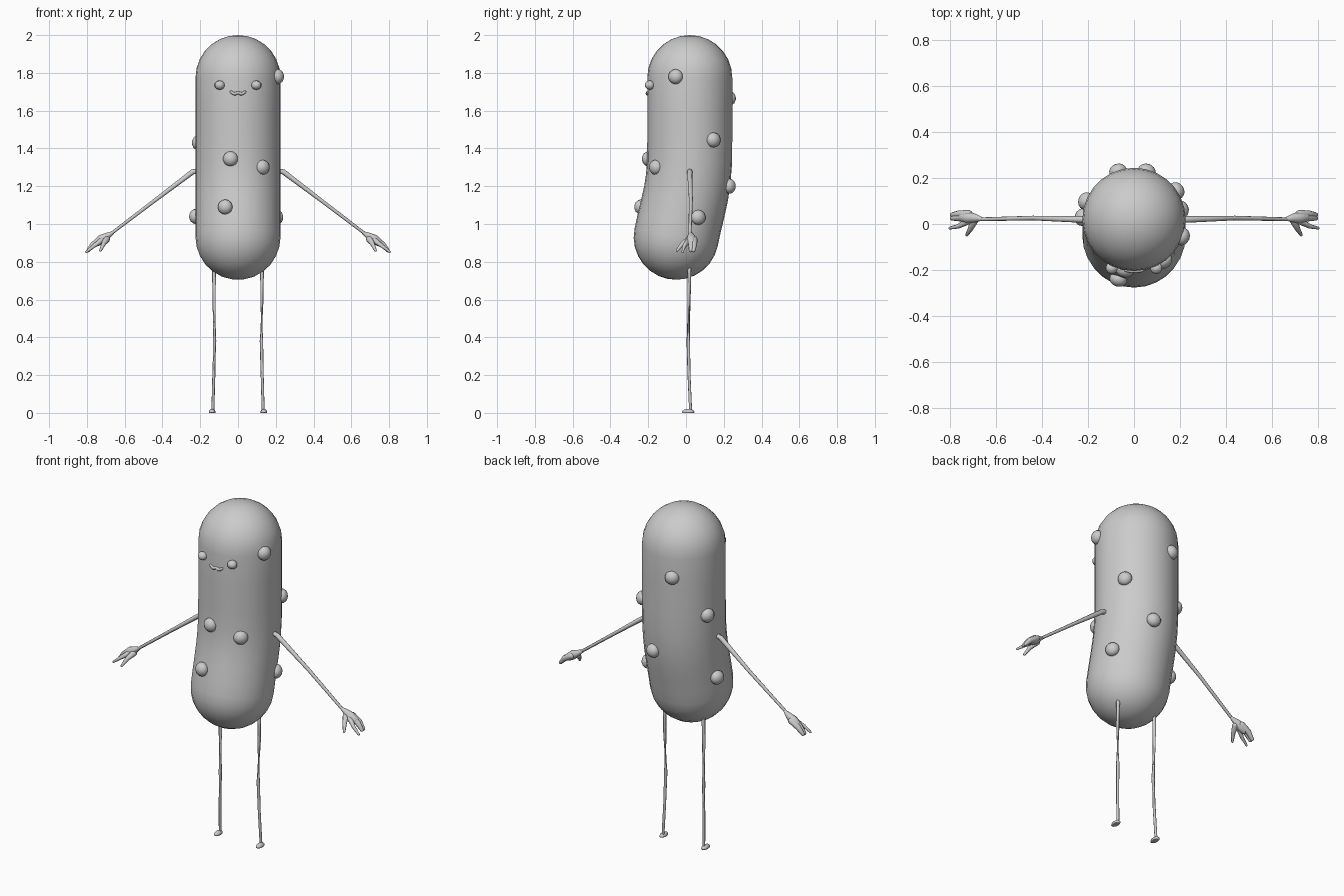
import bpy, bmesh, math
from mathutils import Vector, Matrix

if "Cube" in bpy.data.objects:
    bpy.data.objects.remove(bpy.data.objects["Cube"])

grey = bpy.data.materials.new("plain grey")
grey.diffuse_color = (0.6, 0.6, 0.6, 1)
grey.use_nodes = True
grey.node_tree.nodes["Principled BSDF"].inputs["Base Color"].default_value = grey.diffuse_color


def finish(name, bm):
    bmesh.ops.recalc_face_normals(bm, faces=bm.faces)
    for f in bm.faces:
        f.smooth = True
    me = bpy.data.meshes.new(name)
    bm.to_mesh(me)
    bm.free()
    me.materials.append(grey)
    ob = bpy.data.objects.new(name, me)
    bpy.context.collection.objects.link(ob)
    return ob


def tube(bm, path, radii, sides=8, caps=4):
    """Loft round rings along a path and close it with hemispheres."""
    pts = [Vector(p) for p in path]
    n = len(pts)
    tans = [(pts[min(i + 1, n - 1)] - pts[max(i - 1, 0)]).normalized() for i in range(n)]
    rings = []
    for k in range(1, caps):
        a = math.pi / 2 * k / caps
        rings.append((pts[0] - tans[0] * radii[0] * math.cos(a), tans[0], radii[0] * math.sin(a)))
    rings += list(zip(pts, tans, radii))
    for k in range(1, caps):
        a = math.pi / 2 * k / caps
        rings.append((pts[-1] + tans[-1] * radii[-1] * math.sin(a), tans[-1], radii[-1] * math.cos(a)))
    loops = []
    for c, t, r in rings:
        q = t.to_track_quat('Z', 'Y')
        loops.append([bm.verts.new(c + q @ Vector((r * math.cos(2 * math.pi * j / sides),
                                                   r * math.sin(2 * math.pi * j / sides), 0)))
                      for j in range(sides)])
    for a, b in zip(loops, loops[1:]):
        for j in range(sides):
            k = (j + 1) % sides
            bm.faces.new((a[j], a[k], b[k], b[j]))
    ends = ((pts[0] - tans[0] * radii[0], loops[0]), (pts[-1] + tans[-1] * radii[-1], loops[-1]))
    for pole, loop in ends:
        v = bm.verts.new(pole)
        for j in range(sides):
            bm.faces.new((loop[j], loop[(j + 1) % sides], v))


def blob(bm, pos, size, normal=(0, 0, 1), u=14, v=8):
    """Squashed ball whose local z axis follows the given normal."""
    q = Vector(normal).to_track_quat('Z', 'Y').to_matrix().to_4x4()
    bmesh.ops.create_uvsphere(bm, u_segments=u, v_segments=v, radius=1,
                              matrix=Matrix.Translation(pos) @ q @ Matrix.Diagonal((*size, 1)))


# Body: bent capsule, lower end swinging forward
spine = [(0.93, -0.052), (1.0, -0.037), (1.08, -0.018), (1.16, 0.0),
         (1.24, 0.012), (1.33, 0.019), (1.45, 0.02), (1.6, 0.02), (1.775, 0.02)]
bm = bmesh.new()
tube(bm, [(0, y, z) for z, y in spine], [0.225] * len(spine), 28, 7)
finish("body", bm)

# Warts: angle around the body (from +x towards +y) and height
warts = [(0.21, -0.055, 1.78), (-0.07, 0.23, 1.665), (-0.21, 0.10, 1.43),
         (0.055, 0.23, 1.2), (-0.225, 0.03, 1.04), (0.185, 0.145, 1.445),
         (0.13, -0.16, 1.30), (-0.04, -0.2, 1.345), (-0.068, -0.24, 1.09), (0.205, 0.065, 1.035)]
bm = bmesh.new()
for x, y, z in warts:
    z0, y0 = min(spine, key=lambda s: abs(s[0] - z))
    blob(bm, (x, y, z), (0.04, 0.04, 0.033), (x, y - y0, 0))
finish("warts", bm)

# Face: two small eyes and a wavy mouth
bm = bmesh.new()
for s in (-1, 1):
    blob(bm, (s * 0.097, -0.192, 1.735), (0.028, 0.025, 0.026), (s * 0.2, -1, 0), 10, 6)
finish("eyes", bm)
bm = bmesh.new()
mouth = [(-0.037, 1.699), (-0.027, 1.692), (-0.016, 1.689), (0, 1.695),
         (0.016, 1.689), (0.027, 1.692), (0.037, 1.699)]
tube(bm, [(x, -0.205 + x * x * 2, z) for x, z in mouth], [0.007, 0.008, 0.009, 0.008, 0.009, 0.008, 0.007], 8, 3)
finish("mouth", bm)

for s, side in ((-1, "left"), (1, "right")):
    # Arm
    bm = bmesh.new()
    tube(bm, [(s * 0.20, 0.02, 1.283), (s * 0.24, 0.02, 1.276), (s * 0.44, 0.026, 1.125), (s * 0.69, 0.02, 0.935)],
         [0.014, 0.014, 0.010, 0.008])
    finish(side + "_arm", bm)

    # Hand: flared palm, mitten fingers, one split finger and a thumb
    bm = bmesh.new()
    tube(bm, [(s * 0.665, 0.022, 0.953), (s * 0.69, 0.026, 0.938), (s * 0.72, 0.028, 0.92), (s * 0.745, 0.03, 0.903)],
         [0.009, 0.018, 0.026, 0.022], 10)
    for y in (0.028, 0.043):
        tube(bm, [(s * 0.72, y, 0.92), (s * 0.765, y, 0.893), (s * 0.793, y - 0.003, 0.86)],
             [0.018, 0.016, 0.010])
    tube(bm, [(s * 0.72, 0.015, 0.915), (s * 0.765, -0.01, 0.882), (s * 0.803, -0.018, 0.852)],
         [0.016, 0.010, 0.006])
    tube(bm, [(s * 0.695, 0.018, 0.92), (s * 0.712, -0.02, 0.895), (s * 0.728, -0.047, 0.86)],
         [0.018, 0.012, 0.007])
    finish(side + "_hand", bm)

    # Leg
    bm = bmesh.new()
    tube(bm, [(s * 0.127, 0.018, 0.77), (s * 0.127, 0.016, 0.6), (s * 0.124, 0.012, 0.38),
              (s * 0.128, 0.016, 0.2), (s * 0.133, 0.024, 0.02)],
         [0.010, 0.009, 0.009, 0.008, 0.008])
    finish(side + "_leg", bm)

    # Foot: flat-soled wedge
    bm = bmesh.new()
    blob(bm, (s * 0.137, 0.012, 0.004), (0.018, 0.033, 0.017), u=12, v=8)
    for v in bm.verts:
        v.co.z = max(v.co.z, 0)
    bmesh.ops.remove_doubles(bm, verts=bm.verts, dist=0.0001)
    finish(side + "_foot", bm)
